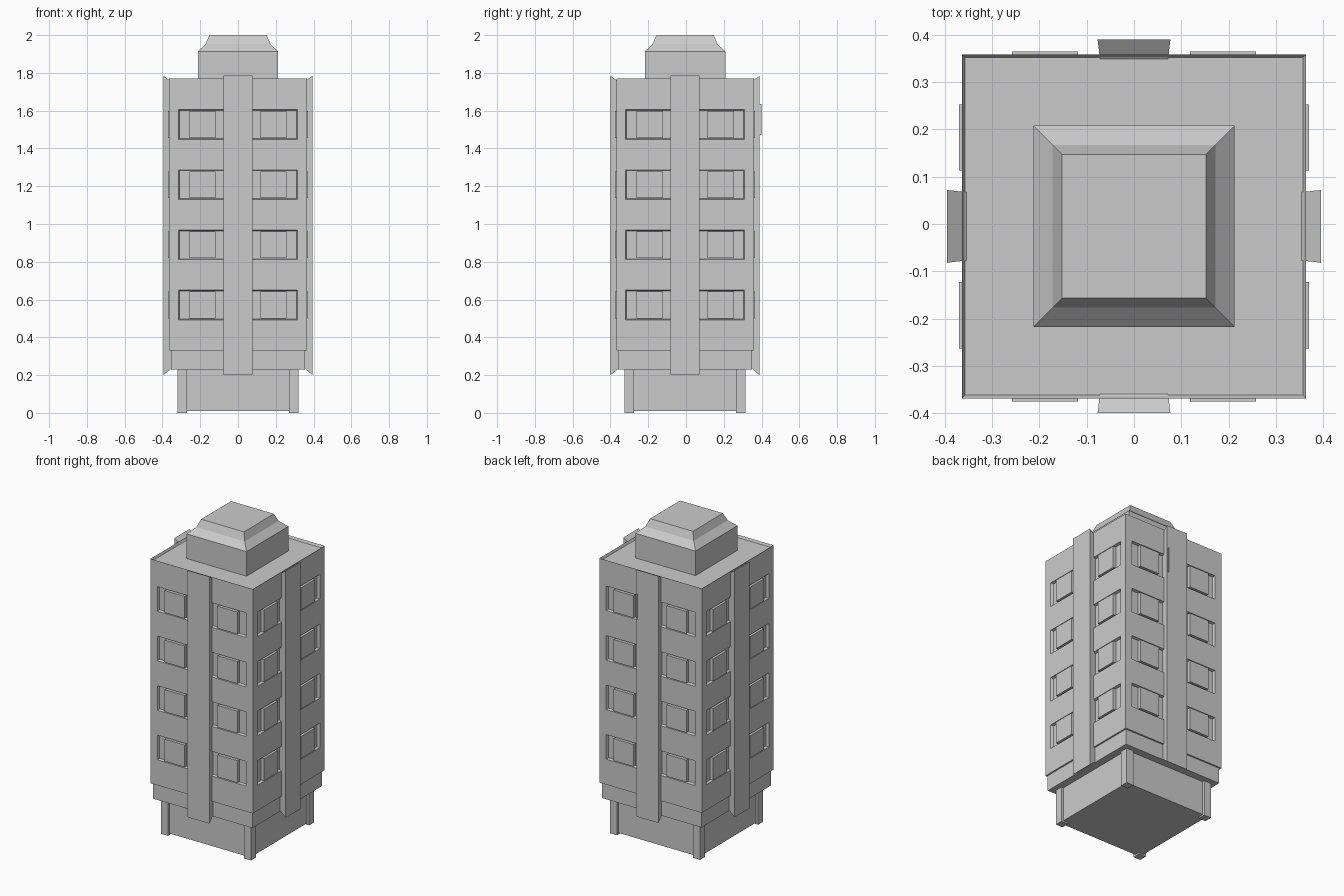
import bpy, bmesh, math
from mathutils import Matrix

if "Cube" in bpy.data.objects:
    bpy.data.objects.remove(bpy.data.objects["Cube"])

CY = -0.005  # tower axis sits slightly forward of the origin
ROWS = [0.572 + 0.318 * i for i in range(4)]


def finish(name, bm):
    bmesh.ops.recalc_face_normals(bm, faces=bm.faces)
    me = bpy.data.meshes.new(name)
    bm.to_mesh(me)
    bm.free()
    ob = bpy.data.objects.new(name, me)
    ob.location.y = CY
    bpy.context.collection.objects.link(ob)
    return ob


def loft(bm, rings):
    """Closed solid through a list of four-point rings."""
    vs = [[bm.verts.new(p) for p in r] for r in rings]
    for a, b in zip(vs, vs[1:]):
        for i in range(4):
            j = (i + 1) % 4
            bm.faces.new((a[i], a[j], b[j], b[i]))
    bm.faces.new(vs[0])
    bm.faces.new(vs[-1])


def stack(name, profile):
    """Square tower from (half width, height) pairs."""
    bm = bmesh.new()
    loft(bm, [[(-w, -w, z), (w, -w, z), (w, w, z), (-w, w, z)] for w, z in profile])
    return finish(name, bm)


def wall_rect(turn, d, u0, u1, z0, z1):
    """Rectangle at distance d from the axis on one of four walls."""
    m = Matrix.Rotation(turn * math.pi / 2, 4, 'Z')
    return [(m @ Matrix.Translation((u, -d, z))).translation
            for u, z in ((u0, z0), (u1, z0), (u1, z1), (u0, z1))]


def wall_block(bm, turn, inner, outer):
    loft(bm, [wall_rect(turn, *inner), wall_rect(turn, *outer)])


# Base with four corner posts
stack("base", [(0.305, 0.01), (0.305, 0.24)])
bm = bmesh.new()
for sx in (-1, 1):
    for sy in (-1, 1):
        m = Matrix.Translation((sx * 0.295, sy * 0.295, 0.118)) @ Matrix.Diagonal((0.05, 0.05, 0.236, 1))
        bmesh.ops.create_cube(bm, size=1, matrix=m)
finish("corner_posts", bm)

# Main body: lower band, walls, shallow sloped parapet around the roof
body = stack("tower_body", [(0.354, 0.23), (0.354, 0.33), (0.364, 0.33),
                            (0.364, 1.77), (0.357, 1.755)])

# Stepped rooftop cap
stack("roof_cap", [(0.213, 1.75), (0.213, 1.913), (0.172, 1.952), (0.152, 2.0)])

# Window recess cutters, window boxes and pilasters on all four walls
cut, win, pil = bmesh.new(), bmesh.new(), bmesh.new()
for t in range(4):
    wall_block(pil, t, (0.345, -0.071, 0.071, 0.24, 1.748), (0.395, -0.077, 0.077, 0.2, 1.785))
    for s in (-1, 1):
        def span(a, b):
            return (a, b) if s > 0 else (-b, -a)
        for z in ROWS:
            wall_block(cut, t, (0.348, *span(0.06, 0.309), z - 0.074, z + 0.074),
                       (0.374, *span(0.05, 0.319), z - 0.082, z + 0.082))
            wall_block(win, t, (0.34, *span(0.118, 0.258), z - 0.071, z + 0.071),
                       (0.37, *span(0.118, 0.258), z - 0.071, z + 0.071))
finish("windows", win)
finish("pilasters", pil)
cutter = finish("recess_cutter", cut)
cutter.hide_render = True

# Carve the recesses, then drop the cutter
mod = body.modifiers.new("recesses", 'BOOLEAN')
mod.operation = 'DIFFERENCE'
mod.solver = 'EXACT'
mod.object = cutter
bpy.context.view_layer.objects.active = body
bpy.ops.object.modifier_apply(modifier=mod.name)
bpy.data.objects.remove(cutter)

# Thin fin on the rear pilaster
bm = bmesh.new()
bm.faces.new([bm.verts.new(p) for p in ((0.07, 0.385, 1.47), (0.07, 0.404, 1.47),
                                        (0.07, 0.404, 1.634), (0.07, 0.385, 1.634))])
finish("rear_fin", bm)
